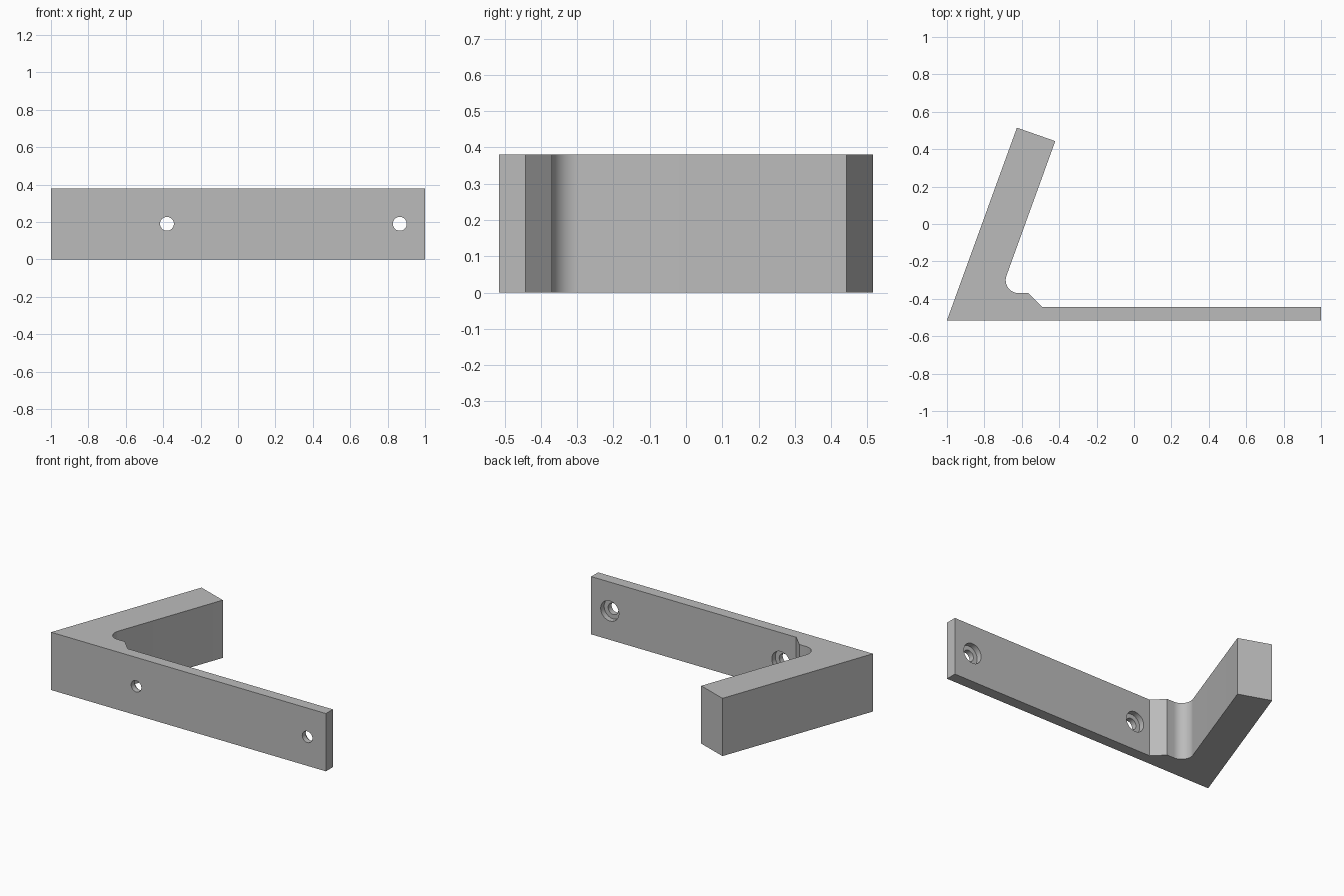
import bpy, bmesh
from math import cos, sin, radians

cube = bpy.data.objects.get("Cube")
if cube:
    bpy.data.objects.remove(cube, do_unlink=True)

HEIGHT = 0.38
FRONT, BACK = -0.515, -0.443

grey = bpy.data.materials.new("plain grey")
grey.use_nodes = True
grey.diffuse_color = (0.5, 0.5, 0.5, 1)
grey.node_tree.nodes["Principled BSDF"].inputs["Base Color"].default_value = (0.5, 0.5, 0.5, 1)

# Bracket outline: thin plate, chamfered step, rounded inner corner, leaning arm
fillet_x, fillet_y, fillet_r = -0.616, -0.30, 0.07
steps = 16
fillet = []
for i in range(steps + 1):
    a = radians(270 - 110 * i / steps)
    fillet.append((fillet_x + fillet_r * cos(a), fillet_y + fillet_r * sin(a)))
outline = [(-1, FRONT), (1, FRONT), (1, BACK), (-0.492, BACK), (-0.565, -0.37),
           *fillet, (-0.421, 0.443), (-0.626, 0.515)]

bm = bmesh.new()
base = bm.faces.new([bm.verts.new((x, y, 0)) for x, y in outline])
top = bmesh.ops.extrude_face_region(bm, geom=[base])["geom"]
bmesh.ops.translate(bm, vec=(0, 0, HEIGHT),
                    verts=[v for v in top if isinstance(v, bmesh.types.BMVert)])
bmesh.ops.recalc_face_normals(bm, faces=bm.faces)
mesh = bpy.data.meshes.new("angle_bracket")
bm.to_mesh(mesh)
bm.free()
bracket = bpy.data.objects.new("angle_bracket", mesh)
bpy.context.collection.objects.link(bracket)
mesh.materials.append(grey)


def bore(name, x, radius, y0, y1):
    """Cut a round hole along y between y0 and y1."""
    bpy.ops.mesh.primitive_cylinder_add(
        vertices=48, radius=radius, depth=y1 - y0,
        location=(x, (y0 + y1) / 2, HEIGHT / 2), rotation=(radians(90), 0, 0))
    cutter = bpy.context.object
    cutter.name = name
    cutter.data.materials.append(grey)
    cutter.hide_render = True
    mod = bracket.modifiers.new(name, "BOOLEAN")
    mod.operation, mod.solver, mod.object = "DIFFERENCE", "EXACT", cutter
    bpy.context.view_layer.objects.active = bracket
    bpy.ops.object.modifier_apply(modifier=name)
    bpy.data.objects.remove(cutter, do_unlink=True)


# Screw holes, each with a wider recess for the head at the back
for x in (-0.38, 0.865):
    bore("screw_hole", x, 0.037, FRONT - 0.1, BACK + 0.1)
    bore("head_recess", x, 0.066, BACK - 0.036, BACK + 0.05)

bpy.ops.object.select_all(action="DESELECT")
bracket.select_set(True)
bpy.context.view_layer.objects.active = bracket
bpy.ops.object.shade_smooth_by_angle(angle=radians(30))
